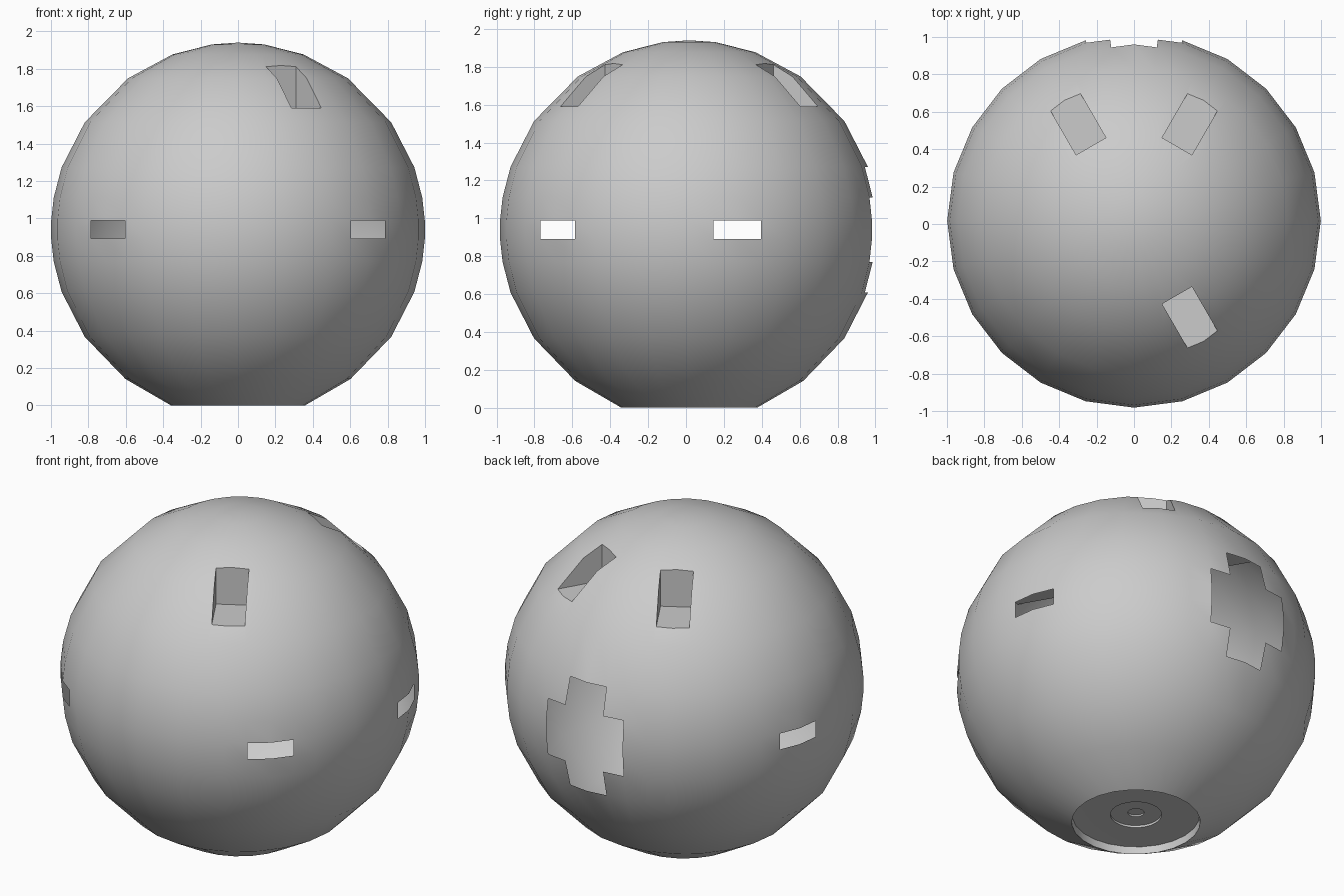
import bpy, bmesh, math
from mathutils import Matrix, Vector

if "Cube" in bpy.data.objects:
    bpy.data.objects.remove(bpy.data.objects["Cube"])

CY, CZ = 0.017, 0.94       # sphere centre
SEG = 48                   # 24 visible sides, each split in half

# profile (radius, height) from top ring down to the stepped foot recess
elev = [82, 69.5, 54, 35, 19.4, 9.8, 2.8, -2.8, -9.8, -19.4, -35, -53, -69]
profile = [(math.cos(math.radians(e)), CZ + math.sin(math.radians(e))) for e in elev]
profile[-1] = (0.358, 0.0)
profile += [(0.355, 0.045), (0.245, 0.047), (0.143, 0.047), (0.143, 0.06),
            (0.045, 0.06), (0.045, 0.07)]


def ring_point(r, z, i):
    a = 2 * math.pi * i / SEG
    if i % 2:              # half-step points lie on the straight side
        r *= math.cos(2 * math.pi / SEG)
    return (r * math.cos(a), r * math.sin(a) + CY, z)


# hollow ball with sunken base
bm = bmesh.new()
rings = [[bm.verts.new(ring_point(r, z, i)) for i in range(SEG)] for r, z in profile]
for a, b in zip(rings, rings[1:]):
    for i in range(SEG):
        j = (i + 1) % SEG
        bm.faces.new((a[i], b[i], b[j], a[j]))
top = bm.verts.new((0, CY, CZ + 1))
base = bm.verts.new((0, CY, 0.07))
for i in range(SEG):
    j = (i + 1) % SEG
    bm.faces.new((top, rings[0][i], rings[0][j]))
    bm.faces.new((base, rings[-1][j], rings[-1][i]))
bmesh.ops.recalc_face_normals(bm, faces=bm.faces)
mesh = bpy.data.meshes.new("ball_shell")
bm.to_mesh(mesh)
bm.free()
ball = bpy.data.objects.new("ball_shell", mesh)
bpy.context.collection.objects.link(ball)

# three step-shaped notches near the top
bm = bmesh.new()
for deg in (60, 120, -60):
    m = (Matrix.Translation((0, CY, 0)) @ Matrix.Rotation(math.radians(deg), 4, 'Z')
         @ Matrix.Translation((0.76, 0, 1.89)) @ Matrix.Diagonal((0.6, 0.184, 0.6, 1)))
    bmesh.ops.create_cube(bm, size=1, matrix=m)
cm = bpy.data.meshes.new("notch_cutter")
bm.to_mesh(cm)
bm.free()
cutter = bpy.data.objects.new("notch_cutter", cm)
bpy.context.collection.objects.link(cutter)
cutter.hide_render = True
mod = ball.modifiers.new("notches", 'BOOLEAN')
mod.operation = 'DIFFERENCE'
mod.solver = 'EXACT'
mod.object = cutter
bpy.context.view_layer.objects.active = ball
ball.select_set(True)
bpy.ops.object.modifier_apply(modifier=mod.name)
bpy.data.objects.remove(cutter)


def is_opening(c):
    az = math.degrees(math.atan2(c.y - CY, c.x))
    dz = abs(c.z - CZ)
    if math.hypot(c.x, c.y - CY) < 0.8:
        return False
    # four slots around the equator
    if dz < 0.04 and any(abs(az - s) < 7.5 for s in (15, 165, -45, -135)):
        return True
    # cross-shaped opening at the back
    off = abs(az - 90)
    return (off < 7.5 and dz < 0.33) or (off < 15 and dz < 0.16)


# open the slots and the cross through the thin shell
bm = bmesh.new()
bm.from_mesh(ball.data)
gone = [f for f in bm.faces if is_opening(f.calc_center_median())]
bmesh.ops.delete(bm, geom=gone, context='FACES')
bm.to_mesh(ball.data)
bm.free()
bpy.ops.object.shade_smooth_by_angle(angle=math.radians(30))
